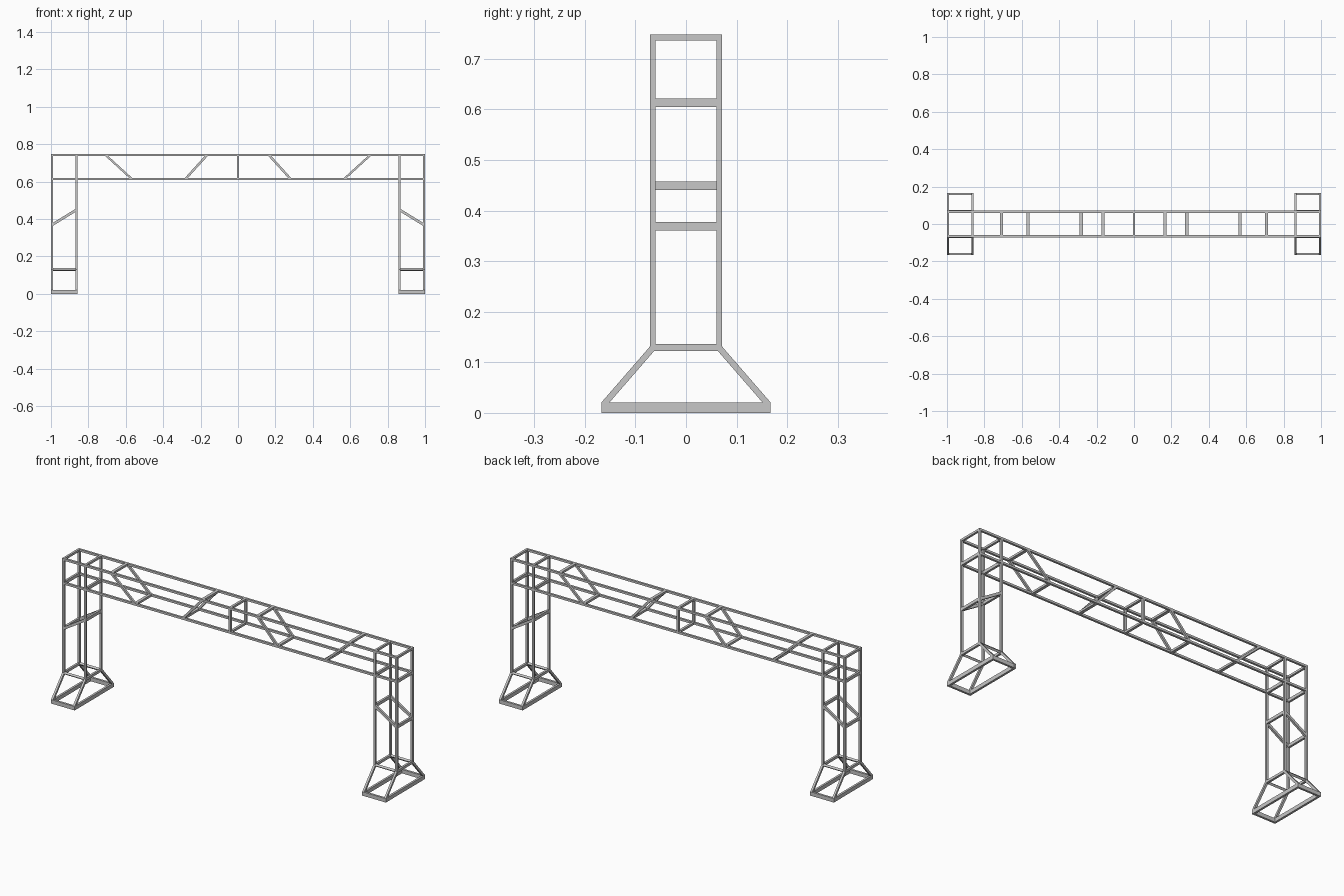
import bpy
import bmesh
from mathutils import Vector, Matrix

if "Cube" in bpy.data.objects:
    bpy.data.objects.remove(bpy.data.objects["Cube"])

T = 0.0115                      # tube thickness
W = 0.0165                      # width of slanted tubes along their flat end cut
YW = 0.0658                     # half width of truss (tube centres)
XO, XI = 0.994, 0.864           # outer / inner tower post centres
ZT, ZB = 0.7425, 0.6135         # top / bottom chord centres
ZR = 0.129                      # tower bottom ring

steel = bpy.data.materials.new("grey steel")
steel.diffuse_color = (0.57, 0.57, 0.57, 1)
steel.use_nodes = True
steel.node_tree.nodes["Principled BSDF"].inputs["Base Color"].default_value = steel.diffuse_color


def prism(bm, a, b, u, v):
    """Box from a to b with cross-section edges u and v (sheared if not square to it)."""
    a, b = Vector(a), Vector(b)
    m = Matrix((Vector(u), Vector(v), b - a)).transposed().to_4x4()
    bmesh.ops.create_cube(bm, size=1, matrix=Matrix.Translation((a + b) / 2) @ m)


def crossbar(bm, x, z, w, h, half=YW):
    prism(bm, (x, -half, z), (x, half, z), (w, 0, 0), (0, 0, h))


def part(name, build):
    bm = bmesh.new()
    build(bm)
    bmesh.ops.recalc_face_normals(bm, faces=bm.faces)
    mesh = bpy.data.meshes.new(name)
    bm.to_mesh(mesh)
    bm.free()
    mesh.materials.append(steel)
    bpy.context.collection.objects.link(bpy.data.objects.new(name, mesh))


def brace(bm, x0, z0, x1, z1, cut, w, h):
    """Brace frame: two sloping tubes with flat cut ends, joined by two crossbars."""
    for y in (-YW, YW):
        prism(bm, (x0, y, z0), (x1, y, z1), cut, (0, T, 0))
    for x, z in ((x0, z0), (x1, z1)):
        crossbar(bm, x, z, w, h)


# Long chords of the overhead beam
def chords(bm):
    for y in (-YW, YW):
        for z in (ZT, ZB):
            prism(bm, (-1, y, z), (1, y, z), (0, T, 0), (0, 0, T))


# Braces inside the beam
def beam_braces(bm):
    for s in (-1, 1):
        brace(bm, s * 0.708, ZT, s * 0.567, ZB, (W, 0, 0), W, T)
        brace(bm, s * 0.165, ZT, s * 0.282, ZB, (W, 0, 0), W, T)
    brace(bm, 0, ZT, 0, ZB, (0.013, 0, 0), 0.013, T)


part("beam_chords", chords)
part("beam_braces", beam_braces)

for s, label in ((-1, "left"), (1, "right")):
    # Four posts with crossbars at both beam levels
    def tower(bm):
        for x in (s * XO, s * XI):
            for y in (-YW, YW):
                prism(bm, (x, y, ZR), (x, y, ZT + T / 2), (T, 0, 0), (0, T, 0))
            crossbar(bm, x, ZT, T, T)
            crossbar(bm, x, ZB, T, W)

    # Sloping brace frame halfway up the tower
    def tower_brace(bm):
        brace(bm, s * XO, 0.369, s * XI, 0.449, (0, 0, W), T, W)

    # Ring and splayed legs below the posts
    def legs(bm):
        for x in (s * XO, s * XI):
            crossbar(bm, x, ZR, T, 0.0135)
            for f in (-1, 1):
                prism(bm, (x, f * 0.0635, 0.131), (x, f * 0.159, 0.021),
                      (T, 0, 0), (0, 0.016, 0))
        for f in (-1, 1):
            # ring tube rolled to match the slope of the legs
            n, d = Vector((0, f * 0.75, 0.66)), Vector((0, f * 0.66, -0.75))
            prism(bm, (s * (XI - T / 2), f * YW, ZR), (s * 1, f * YW, ZR), n * T, d * T)

    # Flat rectangular foot frame
    def foot(bm):
        for x in (s * XO, s * XI):
            crossbar(bm, x, 0.0105, T, 0.021, 0.167)
        for f in (-1, 1):
            prism(bm, (s * XI, f * 0.161, 0.0105), (s * XO, f * 0.161, 0.0105),
                  (0, T, 0), (0, 0, 0.021))

    part(label + "_tower_posts", tower)
    part(label + "_tower_brace", tower_brace)
    part(label + "_splayed_legs", legs)
    part(label + "_foot_frame", foot)
